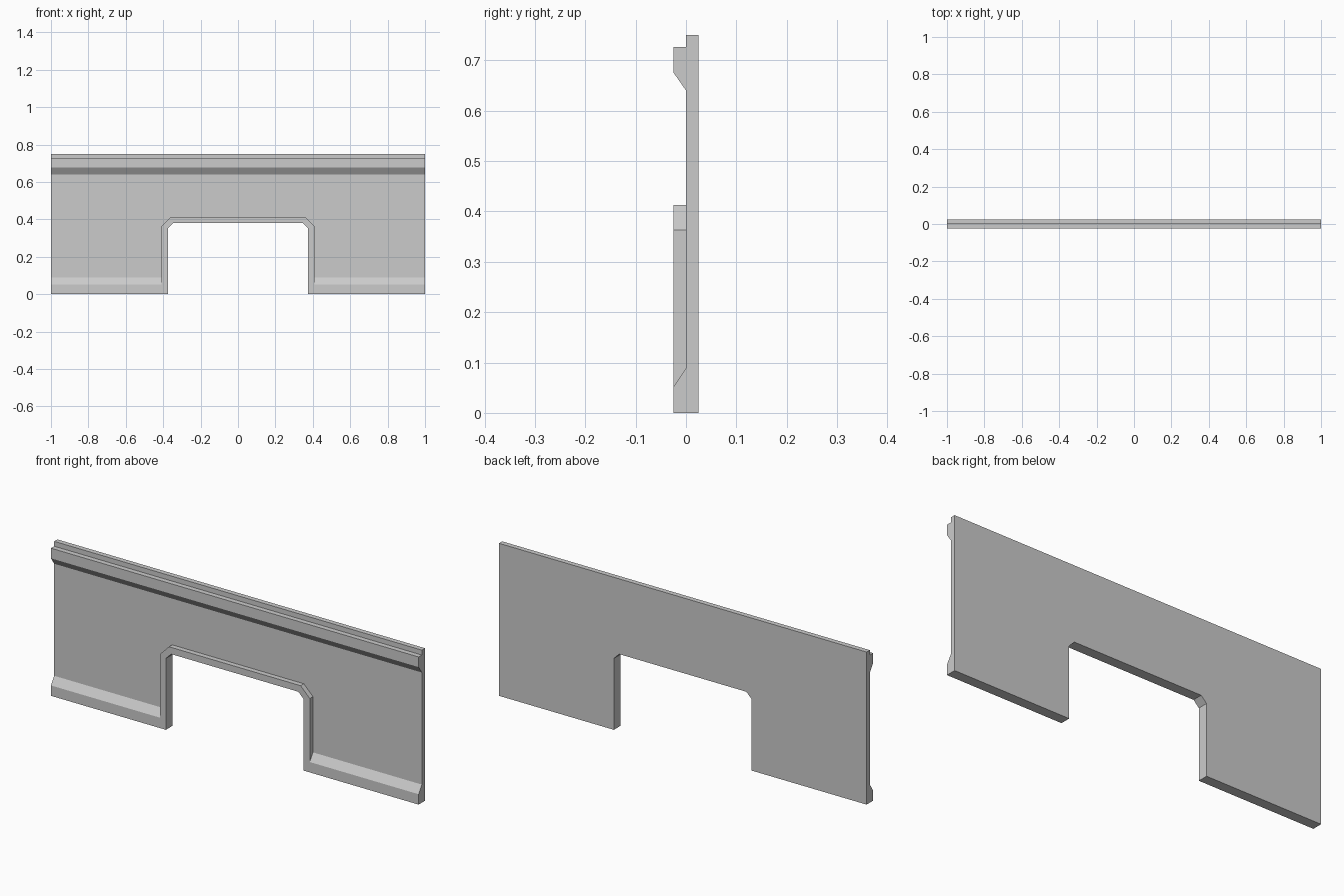
import bpy, bmesh
from mathutils import Vector

if "Cube" in bpy.data.objects:
    bpy.data.objects.remove(bpy.data.objects["Cube"])


def prism(name, profile, place, start, end):
    """Extrude a closed 2D profile between two depths; place maps (u, v, depth) to xyz."""
    bm = bmesh.new()
    face = bm.faces.new([bm.verts.new(place(u, v, start)) for u, v in profile])
    out = bmesh.ops.extrude_face_region(bm, geom=[face])
    shift = Vector(place(0, 0, end)) - Vector(place(0, 0, start))
    moved = [g for g in out["geom"] if isinstance(g, bmesh.types.BMVert)]
    bmesh.ops.translate(bm, verts=moved, vec=shift)
    bmesh.ops.recalc_face_normals(bm, faces=bm.faces)
    mesh = bpy.data.meshes.new(name)
    bm.to_mesh(mesh)
    bm.free()
    obj = bpy.data.objects.new(name, mesh)
    bpy.context.collection.objects.link(obj)
    return obj


def along_y(u, v, d):
    return (u, d, v)


def along_x(u, v, d):
    return (d, u, v)


def arch(x, z, chamfer):
    """Chamfered doorway outline from lower left to lower right."""
    right = [(x - chamfer, z), (x, z - chamfer), (x, 0)]
    return [(-px, pz) for px, pz in reversed(right)] + right


T = 0.025        # half the total thickness
H = 0.75         # panel height
opening = arch(0.375, 0.38, 0.029)
trim_edge = arch(0.408, 0.413, 0.05)

# Back panel with the doorway cut into its outline
prism("wall_panel", [(-1, 0)] + opening + [(1, 0), (1, H), (-1, H)], along_y, 0, T)

# Raised trim around the doorway
prism("doorway_trim", trim_edge + opening[::-1], along_y, -T, 0)

# Top rail with sloped underside
prism("top_rail", [(0, 0.64), (-T, 0.676), (-T, 0.726), (0, 0.726)], along_x, -1, 1)

# Skirting either side of the doorway, sloped on top
skirting = prism("skirting", [(0, 0), (-T, 0), (-T, 0.051), (0, 0.089)], along_x, 0.408, 1)
skirting.modifiers.new("both_sides", "MIRROR")
